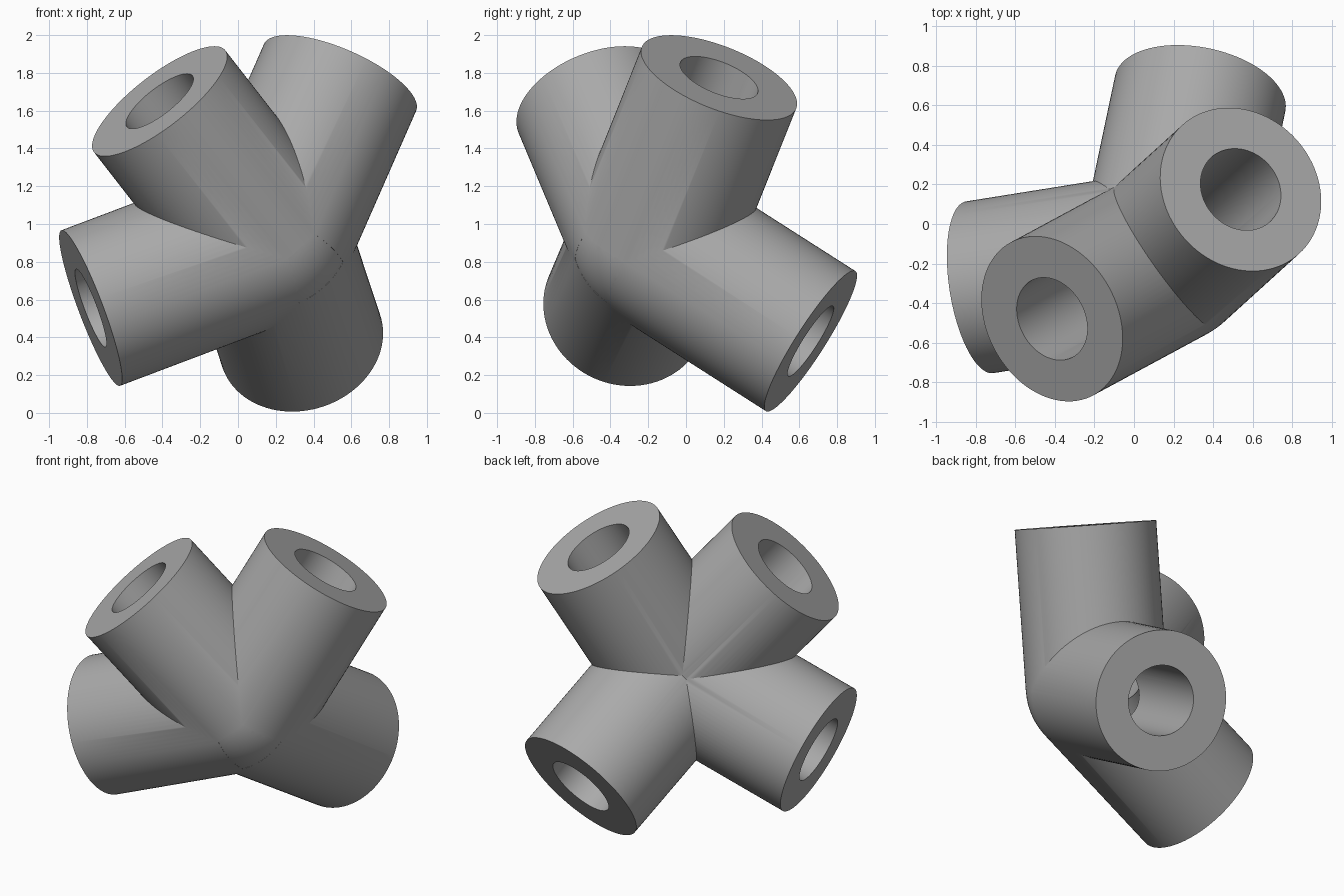
import bpy
from mathutils import Vector

if "Cube" in bpy.data.objects:
    bpy.data.objects.remove(bpy.data.objects["Cube"], do_unlink=True)

HUB = Vector((0.16, -0.17, 0.91))
OUTER, BORE = 0.44, 0.22
# Centre of the open end of each pipe arm
ENDS = [
    Vector((-0.415, -0.48, 1.65)),
    Vector((0.54, 0.175, 1.775)),
    Vector((-0.78, -0.32, 0.555)),
    Vector((0.335, 0.66, 0.38)),
]

grey = bpy.data.materials.new("plain_grey")
grey.use_nodes = True
colour = (0.4, 0.4, 0.4, 1)
grey.diffuse_color = colour
grey.node_tree.nodes["Principled BSDF"].inputs["Base Color"].default_value = colour


def rod(name, end, radius, extra=0.0):
    """Cylinder from the hub to an arm end, optionally running past it."""
    axis = end - HUB
    length = axis.length + extra
    bpy.ops.mesh.primitive_cylinder_add(
        vertices=96, radius=radius, depth=length,
        location=HUB + axis.normalized() * length / 2,
        rotation=axis.to_track_quat('Z', 'Y').to_euler())
    obj = bpy.context.object
    obj.name = name
    obj.data.materials.append(grey)
    return obj


def ball(name, radius):
    bpy.ops.mesh.primitive_uv_sphere_add(
        segments=96, ring_count=48, radius=radius, location=HUB)
    obj = bpy.context.object
    obj.name = name
    obj.data.materials.append(grey)
    return obj


def combine(target, tool, operation):
    """Boolean a tool into the target and remove the tool."""
    mod = target.modifiers.new(operation.lower(), 'BOOLEAN')
    mod.object, mod.operation, mod.solver = tool, operation, 'EXACT'
    bpy.context.view_layer.objects.active = target
    bpy.ops.object.modifier_apply(modifier=mod.name)
    bpy.data.objects.remove(tool, do_unlink=True)


# Solid arms around a rounded elbow
joint = ball("pipe_joint", OUTER * 0.999)
for end in ENDS:
    combine(joint, rod("arm", end, OUTER), 'UNION')

# Bores meeting in the middle
bores = ball("bores", BORE * 0.999)
for end in ENDS:
    combine(bores, rod("bore", end, BORE, 0.1), 'UNION')
combine(joint, bores, 'DIFFERENCE')

# Smooth round walls, sharp rims and seams
bpy.ops.object.select_all(action='DESELECT')
joint.select_set(True)
bpy.context.view_layer.objects.active = joint
bpy.ops.object.shade_smooth_by_angle(angle=0.5)
